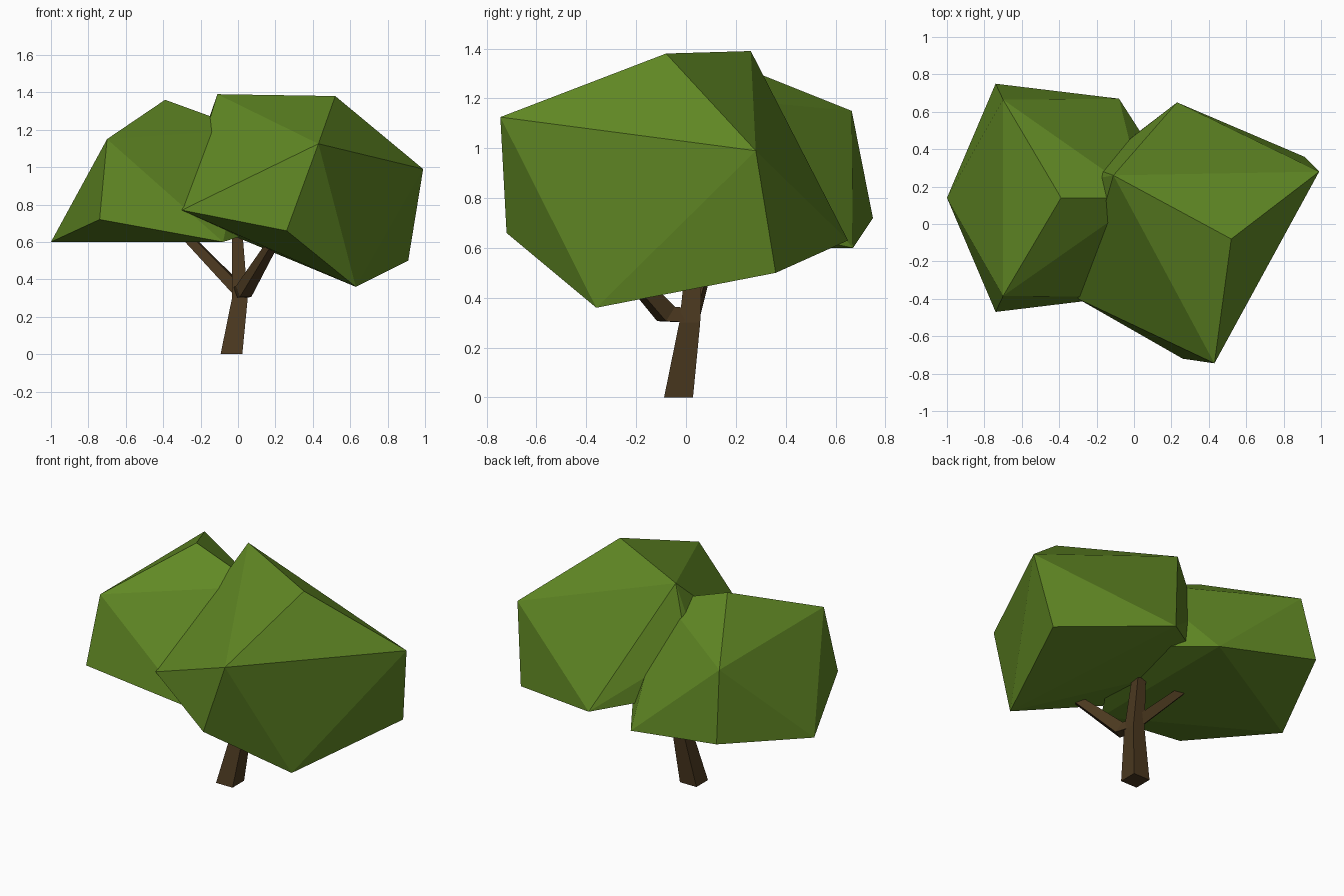
import bpy, bmesh
from mathutils import Vector

if "Cube" in bpy.data.objects:
    bpy.data.objects.remove(bpy.data.objects["Cube"])


def material(name, rgb):
    m = bpy.data.materials.new(name)
    m.diffuse_color = (*rgb, 1)
    m.use_nodes = True
    m.node_tree.nodes["Principled BSDF"].inputs["Base Color"].default_value = m.diffuse_color
    return m


LEAF = material("leaf_green", (0.12, 0.25, 0.018))
BARK = material("bark_brown", (0.07, 0.04, 0.014))


def finish(bm, name, mat):
    bmesh.ops.recalc_face_normals(bm, faces=bm.faces)
    me = bpy.data.meshes.new(name)
    bm.to_mesh(me)
    bm.free()
    me.materials.append(mat)
    ob = bpy.data.objects.new(name, me)
    bpy.context.collection.objects.link(ob)
    return ob


def clump(name, points):
    """Faceted leaf mass: convex hull of a few corner points."""
    bm = bmesh.new()
    for p in points:
        bm.verts.new(p)
    res = bmesh.ops.convex_hull(bm, input=bm.verts)
    loose = [v for v in bm.verts if not v.link_faces]
    bmesh.ops.delete(bm, geom=loose, context='VERTS')
    return finish(bm, name, LEAF)


def limb(name, sections, u=(1, 0, 0), v=(0, 1, 0)):
    """Four-sided limb: square sections (centre, half width) joined up."""
    bm = bmesh.new()
    u, v = Vector(u), Vector(v)
    rings = []
    for c, h in sections:
        rings.append([bm.verts.new(Vector(c) + h * (a * u + b * v))
                      for a, b in ((-1, -1), (1, -1), (1, 1), (-1, 1))])
    for r, s in zip(rings, rings[1:]):
        for i in range(4):
            j = (i + 1) % 4
            bm.faces.new((r[i], r[j], s[j], s[i]))
    bm.faces.new(rings[0][::-1])
    bm.faces.new(rings[-1])
    return finish(bm, name, BARK)


# Trunk with its middle branch
limb("trunk", [((-0.035, -0.03, 0), 0.058), ((0.01, 0.015, 0.3), 0.042),
               ((-0.005, 0.04, 0.66), 0.028)])

# Side branches
limb("left_branch", [((0.01, 0.02, 0.335), 0.032), ((-0.29, 0.11, 0.645), 0.022)],
     u=(0.2, 0.95, 0), v=(0.7, -0.1, 0.7))
limb("right_branch", [((0.015, -0.01, 0.33), 0.034), ((0.03, -0.08, 0.335), 0.036),
                      ((0.19, -0.32, 0.6), 0.022)],
     u=(0.85, 0.5, 0), v=(-0.3, 0.5, 0.8))

# Large right leaf clump
clump("right_foliage", [
    (-0.11, 0.26, 1.39), (0.52, -0.08, 1.38), (0.99, 0.28, 0.99),
    (0.43, -0.745, 1.125), (0.26, -0.72, 0.66), (0.63, -0.36, 0.36),
    (0.91, 0.36, 0.50), (-0.30, -0.40, 0.77), (0.23, 0.65, 0.63),
    (-0.22, 0.30, 1.0), (-0.33, 0.22, 0.76)])

# Left leaf clump, mirrored about y = 0.14
half = [(-1.0, 0, 0.60), (-0.39, 0, 1.36), (0.05, 0, 1.20), (0.26, 0, 0.71),
        (-0.74, 0.61, 0.72), (-0.70, 0.525, 1.15), (-0.08, 0.53, 0.60)]
clump("left_foliage", [(x, 0.14 + s * y, z) for x, y, z in half
                       for s in ((1, -1) if y else (1,))])
